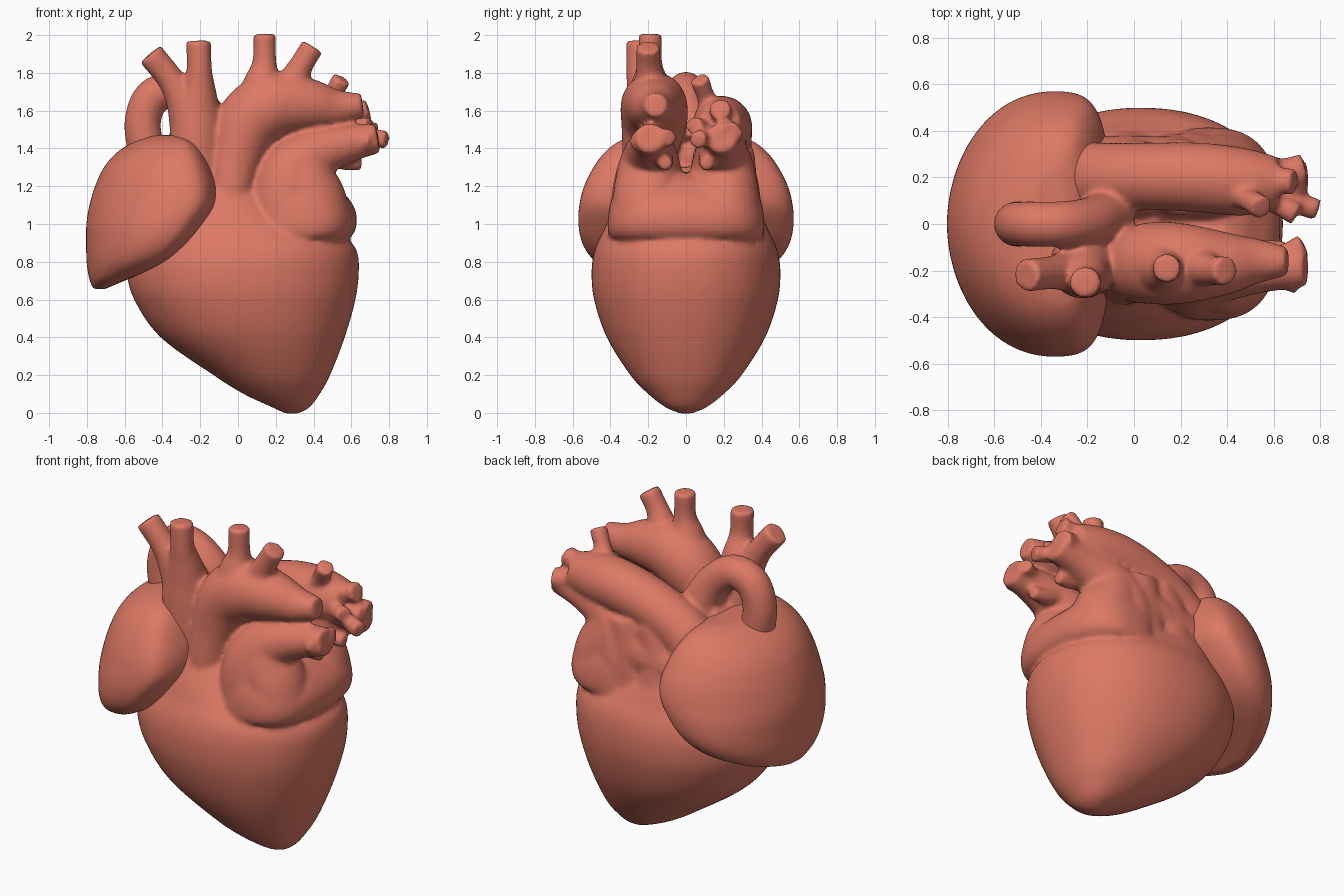
import bpy, bmesh, math
from mathutils import Vector

mat = bpy.data.materials.new("heart red")
mat.diffuse_color = (0.72, 0.19, 0.13, 1)
N = 64


def spline(rows, steps=6):
    """Catmull-Rom interpolation through rows of numbers."""
    out = []
    last = len(rows) - 1
    for i in range(last):
        a, b, c, d = (rows[max(0, min(last, i + k))] for k in (-1, 0, 1, 2))
        for s in range(steps):
            t = s / steps
            out.append([0.5 * (2 * q + (r - p) * t + (2 * p - 5 * q + 4 * r - w) * t * t
                               + (3 * q - p - 3 * r + w) * t ** 3)
                        for p, q, r, w in zip(a, b, c, d)])
    out.append(list(rows[-1]))
    return out


def skin(bm, rings):
    """Bridge rings of points and cap both ends."""
    vs = [[bm.verts.new(p) for p in ring] for ring in rings]
    n = len(vs[0])
    for a, b in zip(vs, vs[1:]):
        for i in range(n):
            j = (i + 1) % n
            bm.faces.new((a[i], a[j], b[j], b[i]))
    bm.faces.new(vs[0][::-1])
    bm.faces.new(vs[-1])


def loft(bm, rows, widest=0.5, p_left=2.0, p_right=2.0):
    """Stack rounded sections given as (z, x_min, x_max, y_half)."""
    rings = []
    for z, x0, x1, ry in spline(rows):
        ry = max(ry, 0.004)
        xc = x0 + widest * (x1 - x0)
        ring = []
        for i in range(N):
            t = 2 * math.pi * i / N
            c, s = math.cos(t), math.sin(t)
            p = p_right if c > 0 else p_left
            e = 2 / p
            rx = (x1 - xc) if c > 0 else (xc - x0)
            ring.append((xc + rx * math.copysign(abs(c) ** e, c),
                         ry * math.copysign(abs(s) ** e, s), z))
        rings.append(ring)
    skin(bm, rings)


def tube(bm, rows):
    """Round vessel through points given as (x, y, z, radius)."""
    pts = spline(rows)
    pos = [Vector(p[:3]) for p in pts]
    rings, side = [], None
    for i, p in enumerate(pos):
        d = (pos[min(i + 1, len(pos) - 1)] - pos[max(i - 1, 0)]).normalized()
        if side is None:
            side = d.orthogonal()
        side = (side - d * side.dot(d)).normalized()
        up = d.cross(side)
        rings.append([p + pts[i][3] * (math.cos(a) * side + math.sin(a) * up)
                      for a in (2 * math.pi * k / 24 for k in range(24))])
    skin(bm, rings)


def finish(name, bm, smooth):
    bmesh.ops.recalc_face_normals(bm, faces=bm.faces)
    me = bpy.data.meshes.new(name)
    bm.to_mesh(me)
    bm.free()
    me.materials.append(mat)
    for f in me.polygons:
        f.use_smooth = True
    ob = bpy.data.objects.new(name, me)
    bpy.context.collection.objects.link(ob)
    r = ob.modifiers.new("fuse", 'REMESH')
    r.mode = 'VOXEL'
    r.voxel_size = 0.013
    r.use_smooth_shade = True
    s = ob.modifiers.new("soften", 'SMOOTH')
    s.factor = 0.5
    s.iterations = smooth


body = bmesh.new()

# ventricles, apex at the bottom
loft(body, [(-0.004, 0.25, 0.32, 0.03), (0.03, 0.18, 0.38, 0.11), (0.10, 0.03, 0.433, 0.20),
            (0.20, -0.13, 0.488, 0.295), (0.40, -0.41, 0.565, 0.42), (0.60, -0.55, 0.622, 0.487),
            (0.75, -0.59, 0.64, 0.50), (0.85, -0.58, 0.632, 0.487), (0.91, -0.55, 0.59, 0.465),
            (0.96, -0.51, 0.50, 0.44), (1.05, -0.44, 0.34, 0.40), (1.16, -0.36, 0.22, 0.34),
            (1.30, -0.30, 0.10, 0.25)], p_left=2.1, p_right=2.2)

# left atrium mass
loft(body, [(0.90, 0.05, 0.54, 0.34), (0.93, 0.0, 0.595, 0.40), (0.98, 0.0, 0.625, 0.415),
            (1.06, 0.0, 0.625, 0.41), (1.13, 0.0, 0.59, 0.395), (1.19, 0.02, 0.53, 0.365),
            (1.24, 0.05, 0.47, 0.30), (1.27, 0.1, 0.40, 0.2)], p_left=2.2, p_right=2.7)

# front and back lobes running out to the side
for s in (-1, 1):
    tube(body, [(0.26, 0.20 * s, 0.98, 0.20), (0.26, 0.20 * s, 1.14, 0.195),
                (0.29, 0.195 * s, 1.26, 0.178), (0.39, 0.19 * s, 1.36, 0.145),
                (0.56, 0.19 * s, 1.42, 0.105), (0.74, 0.19 * s, 1.455, 0.08)])
    # fill between lobe and outer wall
    tube(body, [(0.40, 0.20 * s, 1.02, 0.20), (0.385, 0.20 * s, 1.12, 0.19),
                (0.35, 0.20 * s, 1.22, 0.177), (0.34, 0.19 * s, 1.33, 0.155)])
    # small lower branches
    tube(body, [(0.45, 0.13 * s, 1.37, 0.06), (0.56, 0.11 * s, 1.33, 0.045),
                (0.655, 0.11 * s, 1.32, 0.037)])

# large front artery with its arch
tube(body, [(-0.06, -0.25, 0.98, 0.08), (-0.04, -0.24, 1.15, 0.11), (-0.01, -0.20, 1.35, 0.14),
            (0.06, -0.17, 1.54, 0.175), (0.20, -0.17, 1.63, 0.175), (0.38, -0.17, 1.63, 0.14),
            (0.52, -0.16, 1.615, 0.10), (0.66, -0.16, 1.63, 0.062)])
tube(body, [(0.11, -0.18, 1.60, 0.15), (0.13, -0.19, 1.76, 0.098),
            (0.14, -0.19, 1.86, 0.064), (0.14, -0.19, 2.006, 0.062)])
tube(body, [(0.24, -0.18, 1.62, 0.14), (0.295, -0.19, 1.76, 0.085),
            (0.34, -0.20, 1.85, 0.064), (0.395, -0.20, 1.94, 0.064)])

# large front vein with two upper branches
tube(body, [(-0.22, -0.18, 1.0, 0.13), (-0.22, -0.18, 1.3, 0.14), (-0.22, -0.18, 1.52, 0.14),
            (-0.21, -0.22, 1.70, 0.097), (-0.205, -0.25, 1.82, 0.068), (-0.21, -0.25, 1.97, 0.068)])
tube(body, [(-0.23, -0.17, 1.45, 0.13), (-0.29, -0.20, 1.64, 0.09),
            (-0.36, -0.21, 1.77, 0.072), (-0.465, -0.22, 1.90, 0.072)])

# looping vessel behind
tube(body, [(-0.10, 0.04, 1.42, 0.12), (-0.19, 0.01, 1.60, 0.105), (-0.32, 0.0, 1.705, 0.098),
            (-0.45, 0.0, 1.675, 0.098), (-0.505, 0.0, 1.54, 0.097), (-0.48, 0.0, 1.36, 0.10),
            (-0.45, 0.0, 1.2, 0.10)])
tube(body, [(-0.20, -0.10, 1.35, 0.15), (-0.16, 0.08, 1.36, 0.15)])

# broad back artery with the wall below it
tube(body, [(-0.26, 0.20, 1.22, 0.16), (-0.13, 0.20, 1.36, 0.15), (0.05, 0.205, 1.46, 0.145),
            (0.28, 0.20, 1.52, 0.15), (0.48, 0.18, 1.53, 0.145), (0.62, 0.18, 1.53, 0.11)])
tube(body, [(-0.02, 0.19, 0.98, 0.22), (-0.02, 0.19, 1.2, 0.185), (0.06, 0.2, 1.4, 0.15)])
tube(body, [(0.16, 0.19, 1.0, 0.20), (0.18, 0.2, 1.2, 0.18), (0.2, 0.2, 1.4, 0.16)])
tube(body, [(-0.15, 0.19, 1.15, 0.19), (0.1, 0.19, 1.2, 0.187), (0.32, 0.19, 1.2, 0.187)])

# branch stubs: start, end, end radius
for a, b, r in [((0.42, 0.15, 1.55), (0.55, 0.07, 1.77), 0.053),
                ((0.50, 0.20, 1.55), (0.69, 0.18, 1.61), 0.06),
                ((0.55, 0.20, 1.50), (0.73, 0.24, 1.475), 0.065),
                ((0.55, 0.14, 1.48), (0.79, 0.06, 1.445), 0.05),
                ((0.50, 0.15, 1.50), (0.70, 0.04, 1.52), 0.05),
                ((0.55, -0.18, 1.44), (0.73, -0.09, 1.46), 0.05),
                ((0.55, -0.20, 1.44), (0.71, -0.25, 1.44), 0.055)]:
    m = [(p + q) / 2 for p, q in zip(a, b)]
    tube(body, [(*a, r * 1.5), (*m, r * 0.95), (*b, r)])

finish("ventricles_and_vessels", body, 12)

# right atrium, a broad cap wrapping the side
cap = bmesh.new()
loft(cap, [(0.655, -0.765, -0.705, 0.10), (0.70, -0.785, -0.60, 0.28), (0.76, -0.797, -0.45, 0.42),
           (0.82, -0.803, -0.34, 0.50), (0.90, -0.804, -0.25, 0.55), (1.00, -0.803, -0.17, 0.57),
           (1.10, -0.787, -0.11, 0.565), (1.20, -0.757, -0.108, 0.54), (1.30, -0.71, -0.14, 0.49),
           (1.38, -0.64, -0.18, 0.43), (1.44, -0.54, -0.23, 0.35), (1.47, -0.44, -0.30, 0.24)],
     widest=0.7, p_left=1.92, p_right=3.2)
finish("right_atrium", cap, 4)
